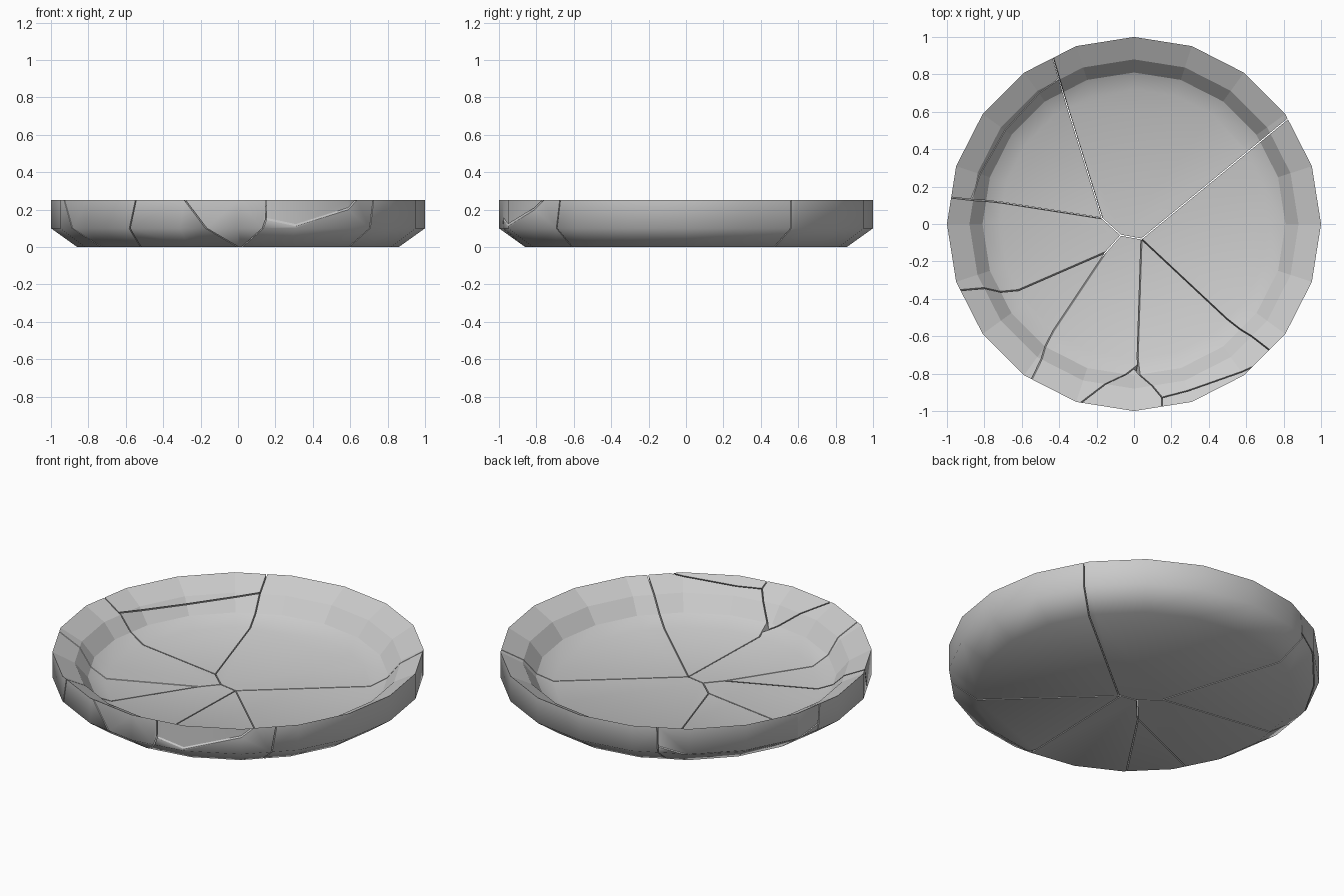
import bpy, bmesh, math
from mathutils import Vector as V

if "Cube" in bpy.data.objects:
    bpy.data.objects.remove(bpy.data.objects["Cube"])

SIDES, GAP, FLOOR = 20, 0.003, 0.053
# Radius/height profile: outside bottom, wall, rim, inner slope, floor edge
PROFILE = [(.86, 0), (1, .10), (1, .25), (.88, .185), (.81, .10), (.72, FLOOR)]


def plate_mesh():
    bm = bmesh.new()
    rings = []
    for r, z in PROFILE:
        rings.append([bm.verts.new((r * math.cos(2 * math.pi * i / SIDES),
                                    r * math.sin(2 * math.pi * i / SIDES), z))
                      for i in range(SIDES)])
    for k, (a, b) in enumerate(zip(rings, rings[1:])):
        for i in range(SIDES):
            j = (i + 1) % SIDES
            f = bm.faces.new((a[i], a[j], b[j], b[i]))
            f.smooth = k not in (2, 3)          # upper inner slope is faceted
    bm.faces.new(rings[0][::-1]).smooth = True
    bm.faces.new(rings[-1]).smooth = True
    return bm


def plane(a, b, c=None):
    """Crack plane through three points, or upright through two."""
    a, b = V(a), V(b)
    c = V(c) if c else a + V((0, 0, 1))
    return a, (b - a).cross(c - a).normalized()


# Crack junctions on the plate floor
P = (.04, -.08, FLOOR)
Q = (-.07, -.06, FLOOR)
R = (-.17, .03, FLOOR)
S = (-.15, -.15, FLOOR)
W = (0, -.77, .08)

CRACKS = {
    "back_right": plane(P, (.82, .56, FLOOR)),
    "front_right": plane(P, (.50, -.51, FLOOR), (.72, -.67, .25)),
    "front": plane(P, (.02, -.70, FLOOR), (0, -.86, 0)),
    "front_left": plane(S, (-.43, -.57, FLOOR), (-.54, -.82, .25)),
    "left_front": plane(S, (-.61, -.35, FLOOR), (-.92, -.35, .25)),
    "left_back": plane(R, (-.70, .113, FLOOR), (-.97, .14, .25)),
    "back_left": plane(R, (-.353, .617, FLOOR), (-.43, .88, .25)),
    "mid_a": plane(P, Q),
    "mid_b": plane(Q, R),
    "mid_c": plane(Q, S),
    "wedge_left": plane(W, (-.28, -.95, .25), (0, -.86, 0)),
    "wedge_right": plane(W, (.15, -.93, .22), (.12, -.97, .08)),
    "wedge_side": plane((.15, -.93, .22), (.15, -.97, .15)
                        , (.15, -.97, .25)),
    "chip_front": plane((.15, -.93, .22), (.65, -.76, .25), (.30, -.955, .115)),
    "chip_left": plane((-.877, .144, .185), (-.70, .487, .15), (-.40, .79, .185)),
}

# Each shard: a point inside it and the cracks that bound it
SHARDS = {
    "back_shard": ((.2, .6, .03), "back_right mid_a mid_b back_left"),
    "right_shard": ((.7, 0, .03), "back_right front_right"),
    "front_right_shard": ((.3, -.55, .03), "front_right front wedge_right chip_front"),
    "front_shard": ((-.15, -.5, .03), "front mid_a mid_c front_left wedge_left"),
    "front_left_shard": ((-.5, -.45, .03), "front_left left_front"),
    "left_shard": ((-.5, -.1, .03), "left_front mid_c mid_b left_back"),
    "back_left_shard": ((-.45, .35, .03), "left_back back_left chip_left"),
    "left_rim_chip": ((-.79, .56, .22), "left_back back_left chip_left"),
    "front_rim_wedge": ((-.02, -.96, .2), "wedge_left wedge_right wedge_side"),
    "front_rim_chip": ((.32, -.94, .235), "wedge_side chip_front"),
}

for name, (seed, cracks) in SHARDS.items():
    bm = plate_mesh()
    for key in cracks.split():
        co, no = CRACKS[key]
        if (V(seed) - co).dot(no) > 0:
            no = -no
        bmesh.ops.bisect_plane(bm, geom=bm.verts[:] + bm.edges[:] + bm.faces[:],
                               dist=1e-6, plane_co=co - no * GAP, plane_no=no,
                               clear_outer=True)
        # Close the broken edge
        edges = [e for e in bm.edges if e.is_boundary]
        if edges:
            caps = bmesh.ops.holes_fill(bm, edges=edges, sides=0)["faces"]
            for f in caps:
                f.smooth = False
            bmesh.ops.triangulate(bm, faces=caps)
    bmesh.ops.recalc_face_normals(bm, faces=bm.faces[:])
    me = bpy.data.meshes.new(name)
    bm.to_mesh(me)
    bm.free()
    bpy.context.collection.objects.link(bpy.data.objects.new(name, me))
